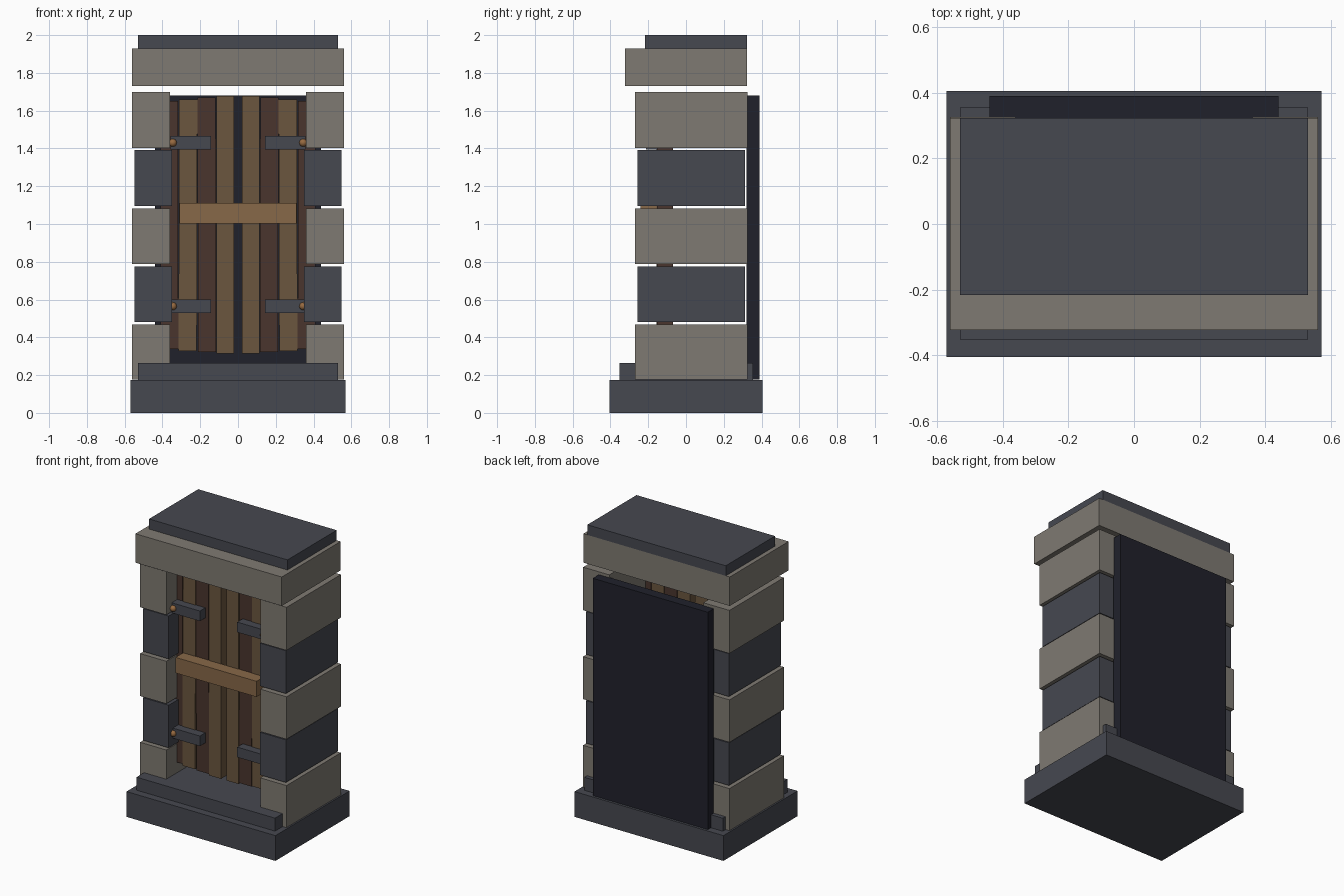
import bpy, math

if "Cube" in bpy.data.objects:
    bpy.data.objects.remove(bpy.data.objects["Cube"])


def material(name, hex_code):
    def lin(c):
        c /= 255
        return c / 12.92 if c <= 0.04045 else ((c + 0.055) / 1.055) ** 2.4
    m = bpy.data.materials.new(name)
    m.diffuse_color = [lin(int(hex_code[i:i + 2], 16)) for i in (0, 2, 4)] + [1]
    m.use_nodes = True
    m.node_tree.nodes["Principled BSDF"].inputs["Base Color"].default_value = m.diffuse_color
    return m


PALE = material("pale_stone", "7f7a72")
SLATE = material("slate_stone", "464850")
DARK = material("dark_backing", "20212b")
TAN = material("tan_wood", "6b563f")
BROWN = material("brown_wood", "4a352d")
BAR = material("light_wood", "876848")
RIVET = material("copper", "976a40")


def box(name, x, y, z, mat, tilt=0):
    """Box from (min, max) ranges, optionally tilted about the y axis."""
    bpy.ops.mesh.primitive_cube_add(size=1)
    ob = bpy.context.object
    ob.name = name
    ob.location = [(a + b) / 2 for a, b in (x, y, z)]
    ob.scale = [b - a for a, b in (x, y, z)]
    ob.rotation_euler.y = math.radians(tilt)
    ob.data.materials.append(mat)
    return ob


def span(side, a, b):
    return tuple(sorted((side * a, side * b)))


# Plinth, step, backing panel and top stones
box("base_slab", (-.57, .57), (-.405, .405), (0, .175), SLATE)
box("step", (-.53, .53), (-.352, .354), (.175, .265), SLATE)
box("back_panel", (-.44, .44), (.32, .39), (.176, 1.68), DARK)
box("lintel", (-.56, .56), (-.322, .322), (1.73, 1.93), PALE)
box("cap_slab", (-.53, .53), (-.216, .322), (1.93, 2.0), SLATE)

# Alternating pillar stones: bottom and top heights
courses = [(.176, .467), (.48, .775), (.787, 1.081), (1.095, 1.392), (1.402, 1.7)]
# Door planks from the centre outwards: inner x, outer x, bottom, top
planks = [(.02, .114, .315, 1.677), (.117, .213, .322, 1.67),
          (.217, .313, .328, 1.66), (.317, .41, .338, 1.65)]

for side, label in ((-1, "left"), (1, "right")):
    for i, z in enumerate(courses):
        if i % 2 == 0:
            box(f"{label}_pale_block", span(side, .36, .56), (-.27, .325), z, PALE)
        else:
            box(f"{label}_slate_block", span(side, .35, .547), (-.258, .312), z, SLATE)

    for i, (a, b, z0, z1) in enumerate(planks):
        front = -.157 if i % 2 == 0 else -.153
        box(f"{label}_door_plank", span(side, a, b), (front, -.07), (z0, z1),
            BROWN if i % 2 else TAN, side * (0, .1, -.15, .1)[i])

    # Hinge straps with a round rivet each
    for z in (.565, 1.43):
        box(f"{label}_hinge", span(side, .143, .358), (-.213, -.15), (z - .035, z + .035), SLATE)
        bpy.ops.mesh.primitive_uv_sphere_add(segments=12, ring_count=8, radius=.021,
                                             location=(side * .345, -.215, z))
        rivet = bpy.context.object
        rivet.name = f"{label}_rivet"
        rivet.data.materials.append(RIVET)
        bpy.ops.object.shade_smooth_by_angle()

# Locking bar across both doors
box("cross_bar", (-.31, .31), (-.24, -.155), (1.002, 1.11), BAR)
